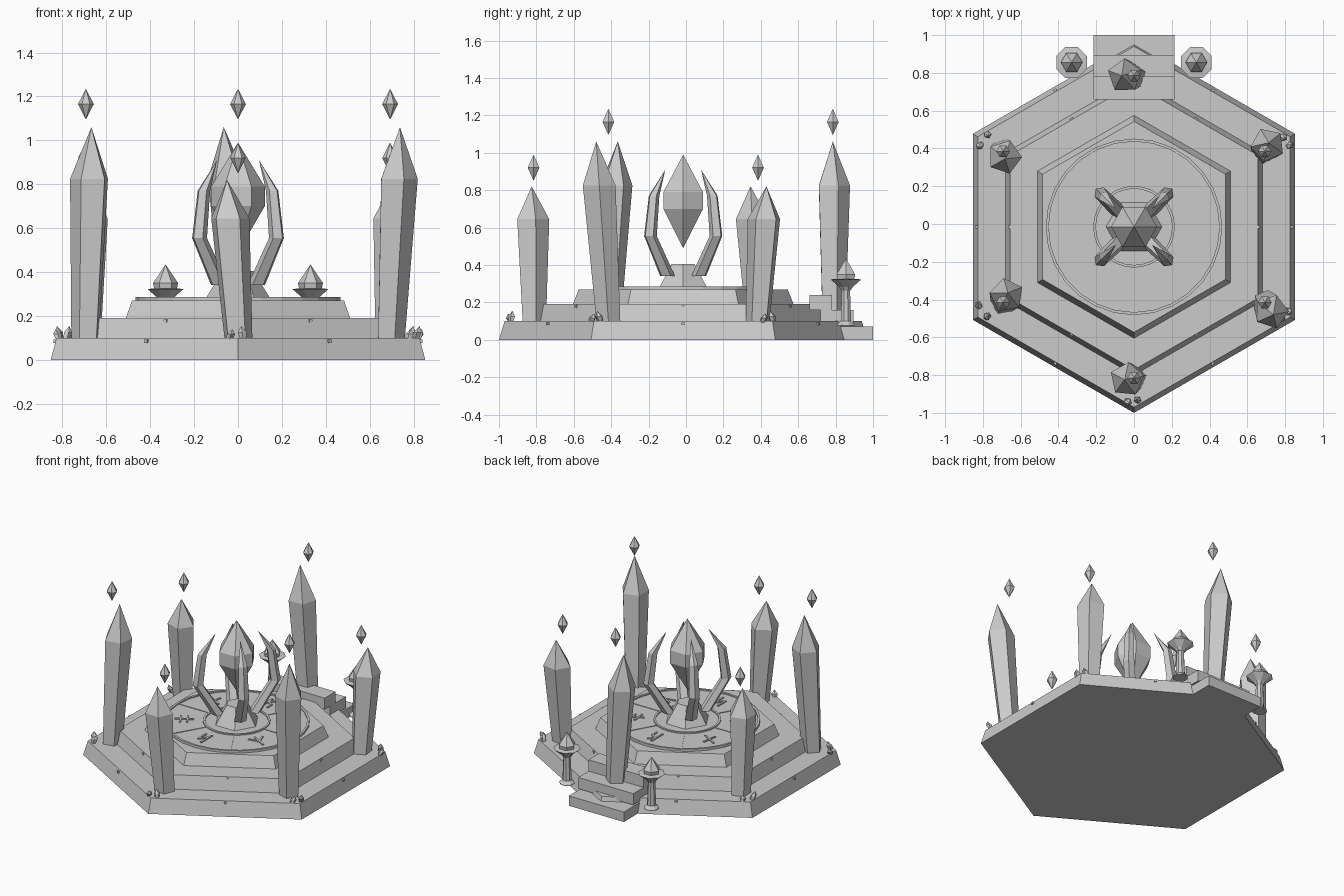
import bpy, bmesh, random
from math import sin, cos, pi, radians
from mathutils import Vector, Matrix

random.seed(4)
if "Cube" in bpy.data.objects:
    bpy.data.objects.remove(bpy.data.objects["Cube"], do_unlink=True)

stone = bpy.data.materials.new("stone_grey")
stone.use_nodes = True
GREY = (0.6, 0.6, 0.6, 1)
stone.diffuse_color = GREY
stone.node_tree.nodes["Principled BSDF"].inputs["Base Color"].default_value = GREY

CY = -0.015          # centre line of the hexagonal platform
CENTRE = Vector((0, CY, 0))


def finish(name, bm):
    bmesh.ops.recalc_face_normals(bm, faces=bm.faces)
    mesh = bpy.data.meshes.new(name)
    bm.to_mesh(mesh)
    bm.free()
    mesh.materials.append(stone)
    ob = bpy.data.objects.new(name, mesh)
    bpy.context.collection.objects.link(ob)
    return ob


def loft(name, sides, rings, phase=0.0):
    """Stack of polygons; each ring is (radius, centre). Radius 0 makes a tip."""
    bm = bmesh.new()
    loops = []
    for r, c in rings:
        n = sides if r else 1
        loops.append([bm.verts.new(Vector(c) + Vector((r * cos(phase + 2 * pi * i / sides),
                                                       r * sin(phase + 2 * pi * i / sides), 0)))
                      for i in range(n)])
    for a, b in zip(loops, loops[1:]):
        for i in range(sides):
            j = (i + 1) % sides
            if len(a) == 1:
                bm.faces.new((a[0], b[i], b[j]))
            elif len(b) == 1:
                bm.faces.new((a[i], a[j], b[0]))
            else:
                bm.faces.new((a[i], a[j], b[j], b[i]))
    for end in (loops[0], loops[-1]):
        if len(end) > 1:
            bm.faces.new(end)
    return finish(name, bm)


def turned(name, sides, profile, x=0.0, y=CY, phase=0.0):
    return loft(name, sides, [(r, (x, y, z)) for r, z in profile], phase)


def box(name, centre, size, turn=0.0):
    bm = bmesh.new()
    bmesh.ops.create_cube(bm, size=1, matrix=Matrix.Translation(centre)
                          @ Matrix.Rotation(turn, 4, 'Z') @ Matrix.Diagonal((*size, 1)))
    return finish(name, bm)


def polar(r, angle, z=0.0):
    return CENTRE + Vector((r * cos(angle), r * sin(angle), z))


# Three hexagonal tiers
for name, r0, r1, z0, z1 in (("lower_tier", 0.985, 0.955, 0, 0.1),
                             ("middle_tier", 0.785, 0.757, 0.1, 0.19),
                             ("upper_tier", 0.59, 0.558, 0.19, 0.27)):
    turned(name, 6, [(r0, z0), (r1, z1)], phase=pi / 2)

# Ritual disc with raised outer and inner rims
turned("ritual_disc", 28, [(0.467, 0.265), (0.467, 0.286), (0.452, 0.286), (0.452, 0.278),
                           (0.216, 0.278), (0.216, 0.286), (0.202, 0.286), (0.202, 0.278)])

# Dividers between the rune sectors
for k in range(6):
    a = k * pi / 3
    box("disc_divider", polar(0.334, a, 0.279), (0.236, 0.006, 0.006), a)

# Runes: strokes as (tangent, radial) end points around each sector middle
STEM = ((0, -0.06), (0, 0.065))
RUNES = (
    (STEM, ((0, 0.02), (0.045, 0.05)), ((0, 0.02), (0.045, -0.01)), ((0.045, -0.01), (0.045, -0.06))),
    (STEM, ((-0.05, -0.02), (0.05, 0.02))),
    (STEM, ((-0.05, 0.025), (0.05, 0.025)), ((-0.05, -0.02), (0.05, -0.02))),
    (STEM, ((0.045, -0.06), (0.045, 0.03)), ((0, -0.03), (0.045, 0.03))),
    (STEM, ((0, 0.01), (-0.05, -0.05)), ((0, 0.01), (0.05, -0.05))),
    (STEM, ((-0.045, 0.04), (0.045, 0)), ((-0.045, 0), (0.045, -0.04))),
)
for k, strokes in enumerate(RUNES):
    a = pi / 2 + k * pi / 3
    out, side = Vector((cos(a), sin(a), 0)), Vector((sin(a), -cos(a), 0))
    mid = polar(0.335, a, 0.281)
    for p, q in strokes:
        p, q = (mid + side * s + out * t for s, t in (p, q))
        d = q - p
        box("rune_stroke", (p + q) / 2, (d.length, 0.012, 0.008), Vector((1, 0)).angle_signed(d.xy) * -1)

# Pedestal and the great crystal above it
turned("pedestal", 6, [(0.15, 0.275), (0.07, 0.405)])
turned("great_crystal", 6, [(0, 0.49), (0.122, 0.7), (0.122, 0.79), (0, 0.99)])

# Four curved claws around the crystal
for k in range(4):
    a = pi / 4 + k * pi / 2
    loft("claw", 5, [(r, polar(d, a, z)) for r, d, z in
                     ((0.042, 0.12, 0.34), (0.036, 0.25, 0.555),
                      (0.03, 0.222, 0.77), (0, 0.135, 0.91))], a)

# Leaning crystal pillars, alternately tall and short, with floating shards
LEANS = ((0.02, 0.045), (-0.065, 0), (0.01, -0.04), (0.025, 0.05), (-0.05, -0.01), (0.045, -0.065))
for k, (lx, ly) in enumerate(LEANS):
    a = pi / 6 + k * pi / 3
    tall = k % 2 == 1
    shoulder, tip = (0.825, 1.06) if tall else (0.645, 0.82)
    foot, lean = polar(0.8, a, 0.095), Vector((lx, ly, 0))
    up = Vector((0, 0, 1))
    f = (shoulder - foot.z) / (tip - foot.z)
    loft("tall_pillar" if tall else "short_pillar", 5,
         [(0.067, foot),
          (0.092, foot + lean * f + up * (shoulder - foot.z)),
          (0, foot + lean + up * (tip - foot.z))], random.uniform(0, pi))
    s = polar(0.8, a)
    mid = 1.165 if tall else 0.92
    turned("floating_shard", 6, [(0, mid - 0.07), (0.036, mid), (0, mid + 0.07)], s.x, s.y)

# Small crystal sprouts at the platform corners (back corner holds the steps)
for k in range(6):
    a = pi / 6 + k * pi / 3
    if k == 1:
        continue
    for turn, size in ((-2.5, 0.05), (1.5, 0.065)):
        b = polar(0.92, a + radians(turn), 0.09)
        t = b + Vector((random.uniform(-0.025, 0.025), random.uniform(-0.025, 0.025), size))
        loft("corner_sprout", 5, [(0.014, b), (0.02, b.lerp(t, 0.55)), (0, t)], a)

# Tiny chips on the tier sides
for r, z in ((0.835, 0.085), (0.659, 0.178)):
    for k in range(6):
        a = k * pi / 3
        box("edge_chip", polar(r, a, z), (0.012, 0.016, 0.014), a)

# Steps at the back
for name, y0, y1, z0, z1 in (("low_step", 0.78, 1.0, 0, 0.07),
                             ("middle_step", 0.72, 0.895, 0.08, 0.16),
                             ("high_step", 0.66, 0.78, 0.16, 0.24)):
    box(name, (0, (y0 + y1) / 2, (z0 + z1) / 2), (0.43, y1 - y0, z1 - z0))

# Braziers on either side of the steps
for x in (-0.33, 0.33):
    turned("brazier_stand", 8, [(0.05, 0.075), (0.048, 0.083), (0.03, 0.1), (0.024, 0.26), (0.03, 0.275)],
           x, 0.855, pi / 8)
    turned("brazier_bowl", 8, [(0.028, 0.265), (0.04, 0.283), (0.088, 0.322), (0.06, 0.326)],
           x, 0.855, pi / 8)
    turned("brazier_flame", 6, [(0.05, 0.315), (0.057, 0.35), (0, 0.435)], x, 0.855)
